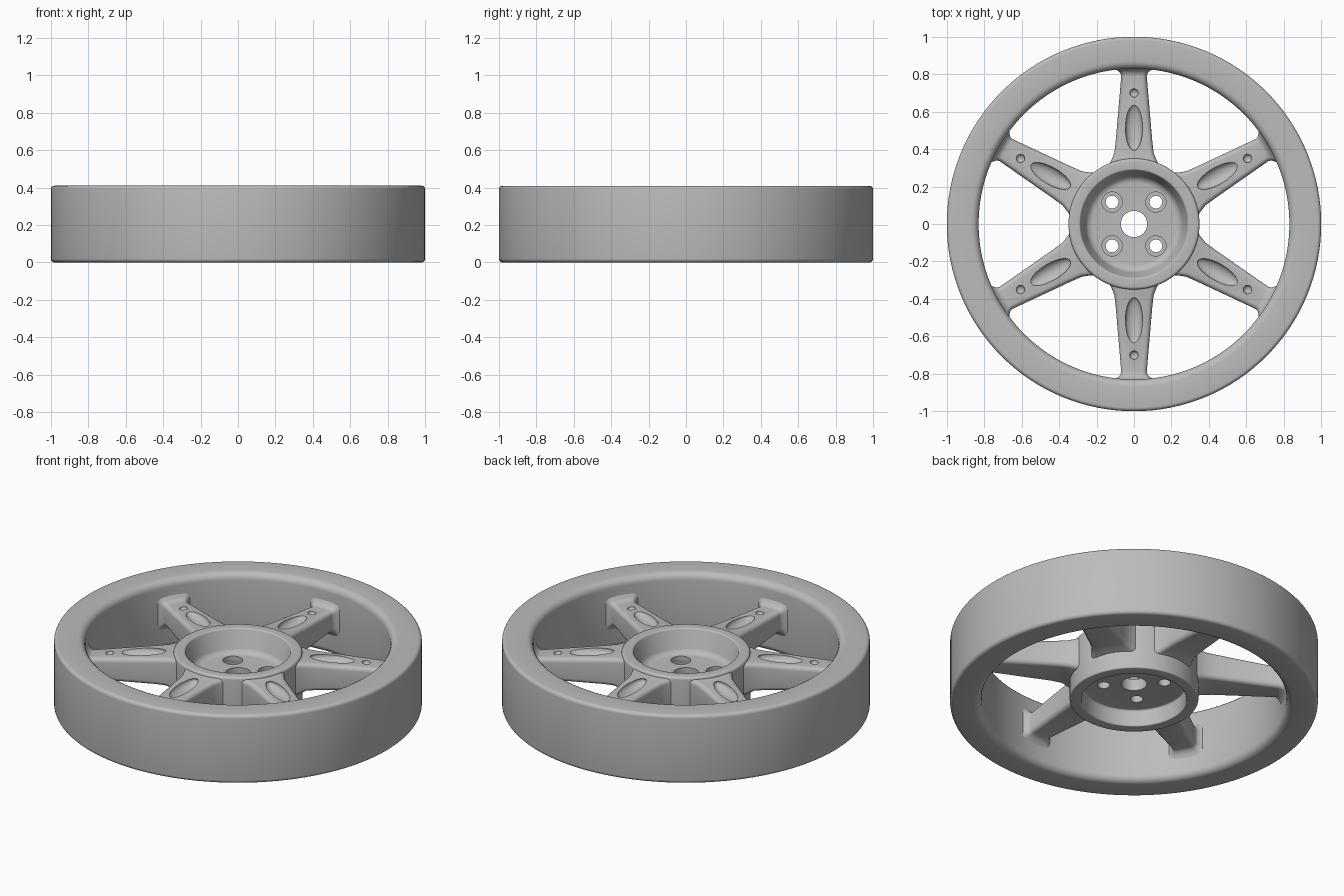
import bpy, bmesh, math
from mathutils import Matrix, Vector

cube = bpy.data.objects.get("Cube")
if cube:
    bpy.data.objects.remove(cube, do_unlink=True)

grey = bpy.data.materials.new("cast grey")
grey.use_nodes = True
grey.diffuse_color = (0.5, 0.5, 0.5, 1)
grey.node_tree.nodes["Principled BSDF"].inputs["Base Color"].default_value = (0.5, 0.5, 0.5, 1)


def rounded(corners, steps=5):
    """Closed outline from (u, v, radius) corners, each softened by a curve."""
    out = []
    for i, (u, v, rad) in enumerate(corners):
        p = Vector((u, v))
        if rad == 0:
            out.append(p)
            continue
        before = Vector(corners[i - 1][:2])
        after = Vector(corners[(i + 1) % len(corners)][:2])
        a = p + (before - p).normalized() * rad
        b = p + (after - p).normalized() * rad
        # weighted conic, which is a true arc at square corners
        for k in range(steps + 1):
            t = k / steps
            w = [(1 - t) ** 2, math.sqrt(2) * t * (1 - t), t * t]
            out.append((a * w[0] + p * w[1] + b * w[2]) / sum(w))
    return out


def bridge(bm, loops, closed):
    """Skin a row of matching closed loops."""
    n = len(loops[0])
    for i in range(len(loops) if closed else len(loops) - 1):
        a, b = loops[i], loops[(i + 1) % len(loops)]
        for j in range(n):
            k = (j + 1) % n
            bm.faces.new((a[j], a[k], b[k], b[j]))
    if not closed:
        bm.faces.new(loops[0])
        bm.faces.new(loops[-1])


def lathe(bm, corners, segments, centre=(0, 0)):
    outline = rounded(corners)
    loops = []
    for s in range(segments):
        a = math.tau * s / segments
        loops.append([bm.verts.new((centre[0] + p.x * math.cos(a),
                                    centre[1] + p.x * math.sin(a), p.y)) for p in outline])
    bridge(bm, loops, True)


def finish(bm, name):
    bmesh.ops.remove_doubles(bm, verts=bm.verts, dist=1e-5)
    bmesh.ops.recalc_face_normals(bm, faces=bm.faces)
    mesh = bpy.data.meshes.new(name)
    bm.to_mesh(mesh)
    bm.free()
    mesh.materials.append(grey)
    obj = bpy.data.objects.new(name, mesh)
    bpy.context.collection.objects.link(obj)
    return obj


def activate(obj):
    bpy.ops.object.select_all(action="DESELECT")
    obj.select_set(True)
    bpy.context.view_layer.objects.active = obj


def carve(obj, cutter):
    cutter.hide_render = True
    mod = obj.modifiers.new("carve", "BOOLEAN")
    mod.operation = "DIFFERENCE"
    mod.solver = "EXACT"
    mod.object = cutter
    activate(obj)
    bpy.ops.object.modifier_apply(modifier=mod.name)
    bpy.data.objects.remove(cutter, do_unlink=True)


def smooth(obj):
    activate(obj)
    bpy.ops.object.shade_smooth_by_angle(angle=math.radians(35))


# Rim: wide band with softened edges
bm = bmesh.new()
lathe(bm, [(1, 0, .02), (1, .41, .02), (.83, .41, .04), (.83, 0, .04)], 128)
rim = finish(bm, "rim")
smooth(rim)

# Hub: recessed on both sides around a web with a centre bore
bm = bmesh.new()
lathe(bm, [(.07, .13, 0), (.285, .13, .01), (.285, .03, .006), (.35, .03, .008),
           (.35, .335, .015), (.288, .335, .008), (.25, .2, .03), (.07, .2, 0)], 96)
hub = finish(bm, "hub")

# Bolt holes: four stepped bores
bm = bmesh.new()
for x in (-.117, .117):
    for y in (-.117, .117):
        lathe(bm, [(.0, .1, 0), (.034, .1, 0), (.034, .17, 0),
                   (.054, .17, 0), (.054, .23, 0), (0, .23, 0)], 32, (x, y))
bmesh.ops.remove_doubles(bm, verts=bm.verts, dist=1e-5)
bmesh.ops.dissolve_degenerate(bm, edges=bm.edges, dist=1e-5)
carve(hub, finish(bm, "bolt_hole_cutter"))
smooth(hub)

# Spokes: radius, half width, underside, top; both ends flare into fillets
stations = [(.30, .14, .125, .325), (.345, .119, .135, .321), (.38, .105, .148, .317),
            (.44, .098, .152, .312), (.79, .068, .155, .285), (.805, .073, .15, .288),
            (.82, .088, .137, .3), (.832, .112, .115, .322), (.87, .112, .115, .322)]
spoke_bm, scoop_bm = bmesh.new(), bmesh.new()
for i in range(6):
    turn = Matrix.Rotation(math.radians(30 + 60 * i), 4, "Z")
    loops = []
    for r, w, low, top in stations:
        section = rounded([(-w, low, .025), (w, low, .025), (w, top, .025), (-w, top, .025)])
        loops.append([spoke_bm.verts.new(turn @ Vector((r, p.x, p.y))) for p in section])
    bridge(spoke_bm, loops, False)
    # Long scoop and small dimple sunk in each spoke top
    for r, z, size in ((.515, .307, (.126, .046, .035)), (.70, .292, (.023, .023, .02))):
        place = turn @ Matrix.Translation((r, 0, z)) @ Matrix.Diagonal((*size, 1))
        bmesh.ops.create_uvsphere(scoop_bm, u_segments=32, v_segments=16, radius=1, matrix=place)
spokes = finish(spoke_bm, "spokes")
carve(spokes, finish(scoop_bm, "scoop_cutter"))
smooth(spokes)
